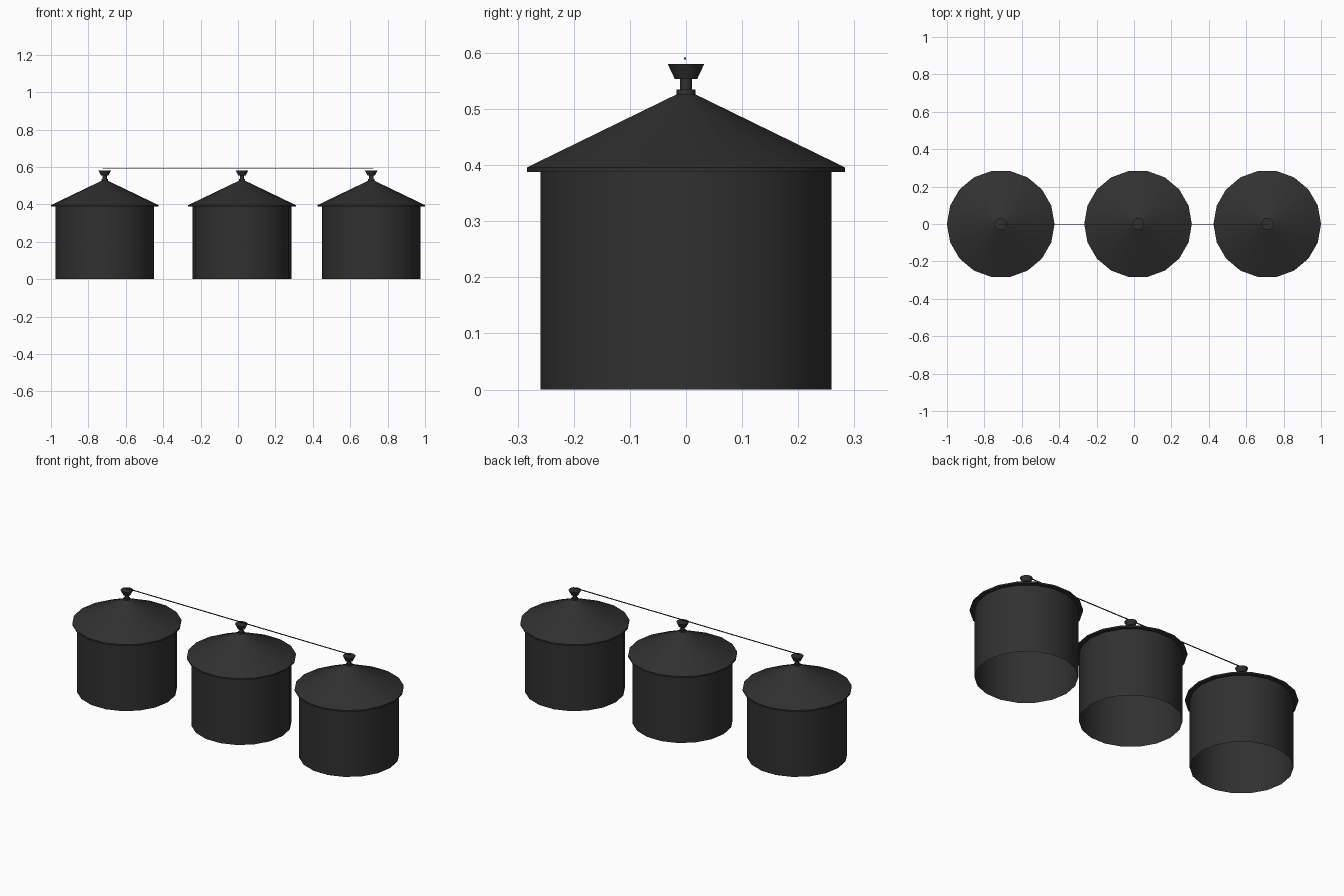
import bpy, bmesh, math

if "Cube" in bpy.data.objects:
    bpy.data.objects.remove(bpy.data.objects["Cube"])

SIDES = 18
mat = bpy.data.materials.new("dark_metal")
mat.diffuse_color = (0.03, 0.03, 0.03, 1)
mat.use_nodes = True
mat.node_tree.nodes["Principled BSDF"].inputs["Base Color"].default_value = mat.diffuse_color


def finish(name, bm, loc):
    bmesh.ops.recalc_face_normals(bm, faces=bm.faces)
    me = bpy.data.meshes.new(name)
    bm.to_mesh(me)
    bm.free()
    ob = bpy.data.objects.new(name, me)
    ob.location = loc
    me.materials.append(mat)
    bpy.context.collection.objects.link(ob)
    bpy.ops.object.select_all(action='DESELECT')
    ob.select_set(True)
    bpy.context.view_layer.objects.active = ob
    bpy.ops.object.shade_smooth_by_angle(angle=math.radians(30))
    return ob


def lathe(name, profile, x, cap_top=False):
    """Revolve (radius, z) points around the vertical axis at x."""
    bm = bmesh.new()
    rings = []
    for r, z in profile:
        rings.append([bm.verts.new((r * math.cos(2 * math.pi * i / SIDES),
                                    r * math.sin(2 * math.pi * i / SIDES), z))
                      for i in range(SIDES)])
    for a, b in zip(rings, rings[1:]):
        for i in range(SIDES):
            j = (i + 1) % SIDES
            bm.faces.new((a[i], a[j], b[j], b[i]))
    if cap_top:
        bm.faces.new(rings[-1])
    return finish(name, bm, (x, 0, 0))


for tag, x in (("left", -0.7125), ("middle", 0.0215), ("right", 0.7125)):
    # open-bottomed drum
    lathe(f"{tag}_drum", [(0.2635, 0), (0.2635, 0.388)], x)
    # conical roof with overhanging eave
    lathe(f"{tag}_roof", [(0.2635, 0.388), (0.2875, 0.388), (0.2875, 0.396),
                          (0.017, 0.526)], x)
    # collar, neck and flared finial
    lathe(f"{tag}_finial", [(0.017, 0.525), (0.017, 0.535), (0.011, 0.535),
                            (0.011, 0.553), (0.020, 0.553), (0.033, 0.580)],
          x, cap_top=True)

# thin cable strung over the finials
bm = bmesh.new()
bmesh.ops.create_cube(bm, size=1)
bmesh.ops.scale(bm, vec=(1.45, 0.004, 0.004), verts=bm.verts)
finish("cable", bm, (0, -0.002, 0.590))
